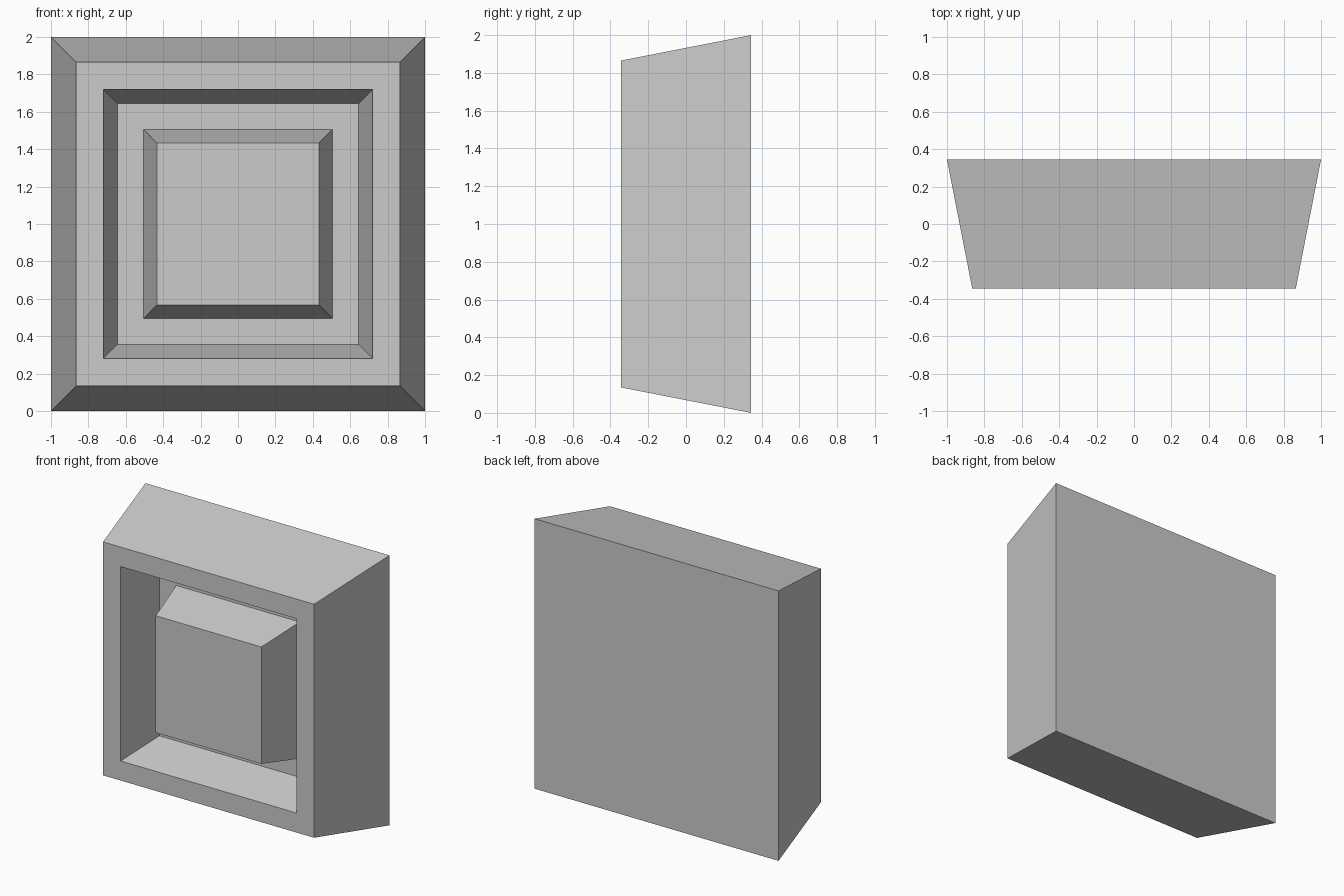
import bpy
import bmesh

cube = bpy.data.objects.get("Cube")
if cube:
    bpy.data.objects.remove(cube, do_unlink=True)

# Single light grey material
grey = bpy.data.materials.new("light_grey")
grey.use_nodes = True
colour = (0.6, 0.6, 0.6, 1)
grey.diffuse_color = colour
grey.node_tree.nodes["Principled BSDF"].inputs["Base Color"].default_value = colour

BACK, FLOOR, FRONT = 0.345, 0.0, -0.345
CENTRE_Z = 1.0


def square_ring(bm, half, y):
    """Square loop of vertices facing the front."""
    corners = ((-1, -1), (1, -1), (1, 1), (-1, 1))
    return [bm.verts.new((sx * half, y, CENTRE_Z + sz * half)) for sx, sz in corners]


def build_stepped(name, profile):
    """Join square rings (half width, y) from back to front and cap both ends."""
    bm = bmesh.new()
    rings = [square_ring(bm, half, y) for half, y in profile]
    for a, b in zip(rings, rings[1:]):
        for i in range(4):
            j = (i + 1) % 4
            bm.faces.new((a[i], a[j], b[j], b[i]))
    bm.faces.new(rings[0][::-1])
    bm.faces.new(rings[-1])
    bmesh.ops.recalc_face_normals(bm, faces=bm.faces)
    mesh = bpy.data.meshes.new(name)
    bm.to_mesh(mesh)
    bm.free()
    mesh.materials.append(grey)
    obj = bpy.data.objects.new(name, mesh)
    bpy.context.collection.objects.link(obj)
    return obj


# Tapered outer body, square groove and raised centre block in one shell
build_stepped("recessed_square_block", [
    (1.0, BACK),
    (0.865, FRONT),
    (0.72, FRONT),
    (0.645, FLOOR),
    (0.506, FLOOR),
    (0.433, FRONT),
])
